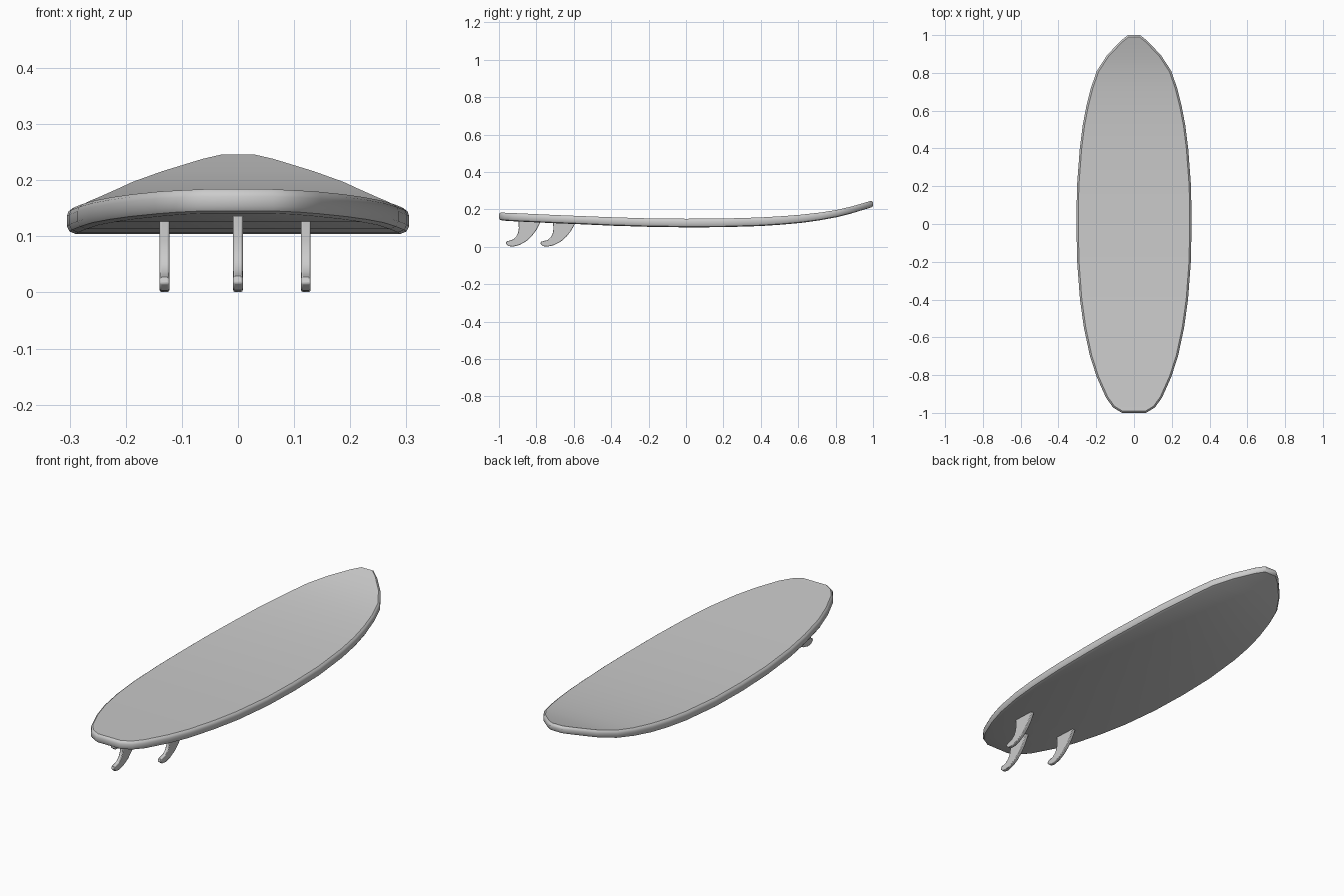
import bpy, bmesh
from mathutils import Vector

if "Cube" in bpy.data.objects:
    bpy.data.objects.remove(bpy.data.objects["Cube"])

# Board stations, tail to nose: y, half width, bottom z, top z
STATIONS = [
    (-1.0, .063, .141, .184), (-.972, .11, .139, .182), (-.92, .148, .136, .18),
    (-.81, .197, .131, .175), (-.7, .233, .126, .170), (-.55, .265, .120, .164),
    (-.4, .286, .113, .158), (-.2, .301, .107, .152), (0, .305, .104, .150),
    (.2, .302, .105, .151), (.4, .287, .111, .157), (.52, .272, .119, .164),
    (.62, .253, .128, .172), (.72, .228, .142, .183), (.81, .197, .158, .197),
    (.893, .143, .178, .216), (.97, .07, .201, .238), (1.0, .032, .209, .246)]

# Rail cross-section: inset from outline, fraction of thickness
RAIL = [(.016, 0), (.005, .1), (0, .3), (0, .7), (.003, .88), (.01, 1)]


def finish(bm, name):
    bmesh.ops.recalc_face_normals(bm, faces=bm.faces)
    mesh = bpy.data.meshes.new(name)
    bm.to_mesh(mesh)
    bm.free()
    ob = bpy.data.objects.new(name, mesh)
    bpy.context.collection.objects.link(ob)
    bpy.ops.object.select_all(action='DESELECT')
    ob.select_set(True)
    bpy.context.view_layer.objects.active = ob
    bpy.ops.object.shade_smooth_by_angle(angle=0.6)
    return ob


def make_board():
    bm = bmesh.new()
    n = len(STATIONS)
    right = [Vector((w, y)) for y, w, _, _ in STATIONS]
    left = [Vector((-p.x, p.y)) for p in reversed(right)]
    outline = right + left
    m = len(outline)
    heights = [s[2:] for s in STATIONS]
    heights += heights[::-1]
    rings = []
    for inset, t in RAIL:
        ring = []
        for i, p in enumerate(outline):
            a = (p - outline[i - 1]).normalized()
            b = (outline[(i + 1) % m] - p).normalized()
            tangent = (a + b).normalized()
            q = p + Vector((-tangent.y, tangent.x)) * inset
            lo, hi = heights[i]
            ring.append(bm.verts.new((q.x, q.y, lo + (hi - lo) * t)))
        rings.append(ring)
    # rails
    for r0, r1 in zip(rings, rings[1:]):
        for i in range(m):
            j = (i + 1) % m
            bm.faces.new((r0[i], r0[j], r1[j], r1[i]))
    # bottom and deck
    for ring in (rings[0], rings[-1]):
        for i in range(n - 1):
            bm.faces.new((ring[i], ring[i + 1], ring[m - 2 - i], ring[m - 1 - i]))
    return finish(bm, "board")


# Swept-back fin profile: y, z
FIN = [(-.775, .142), (-.783, .122), (-.8, .09), (-.825, .057), (-.855, .029),
       (-.89, .01), (-.925, .001), (-.95, .004), (-.964, .017), (-.96, .029),
       (-.945, .033), (-.925, .039), (-.908, .054), (-.898, .075),
       (-.894, .1), (-.896, .146)]


def make_fin(name, x, dy, drop):
    half = .0085
    bm = bmesh.new()
    sides = [[bm.verts.new((x + s * half, y + dy, z - drop * z / .14))
              for y, z in FIN] for s in (-1, 1)]
    for s in sides:
        bm.faces.new(s)
    for i in range(len(FIN)):
        j = (i + 1) % len(FIN)
        bm.faces.new((sides[0][i], sides[0][j], sides[1][j], sides[1][i]))
    ob = finish(bm, name)
    bev = ob.modifiers.new("soft_edges", 'BEVEL')
    bev.width = .003
    bev.segments = 2
    bev.limit_method = 'ANGLE'
    bev.angle_limit = 1.0


make_board()
make_fin("center_fin", 0, 0, 0)
make_fin("left_fin", -.131, .185, .008)
make_fin("right_fin", .121, .185, .008)
